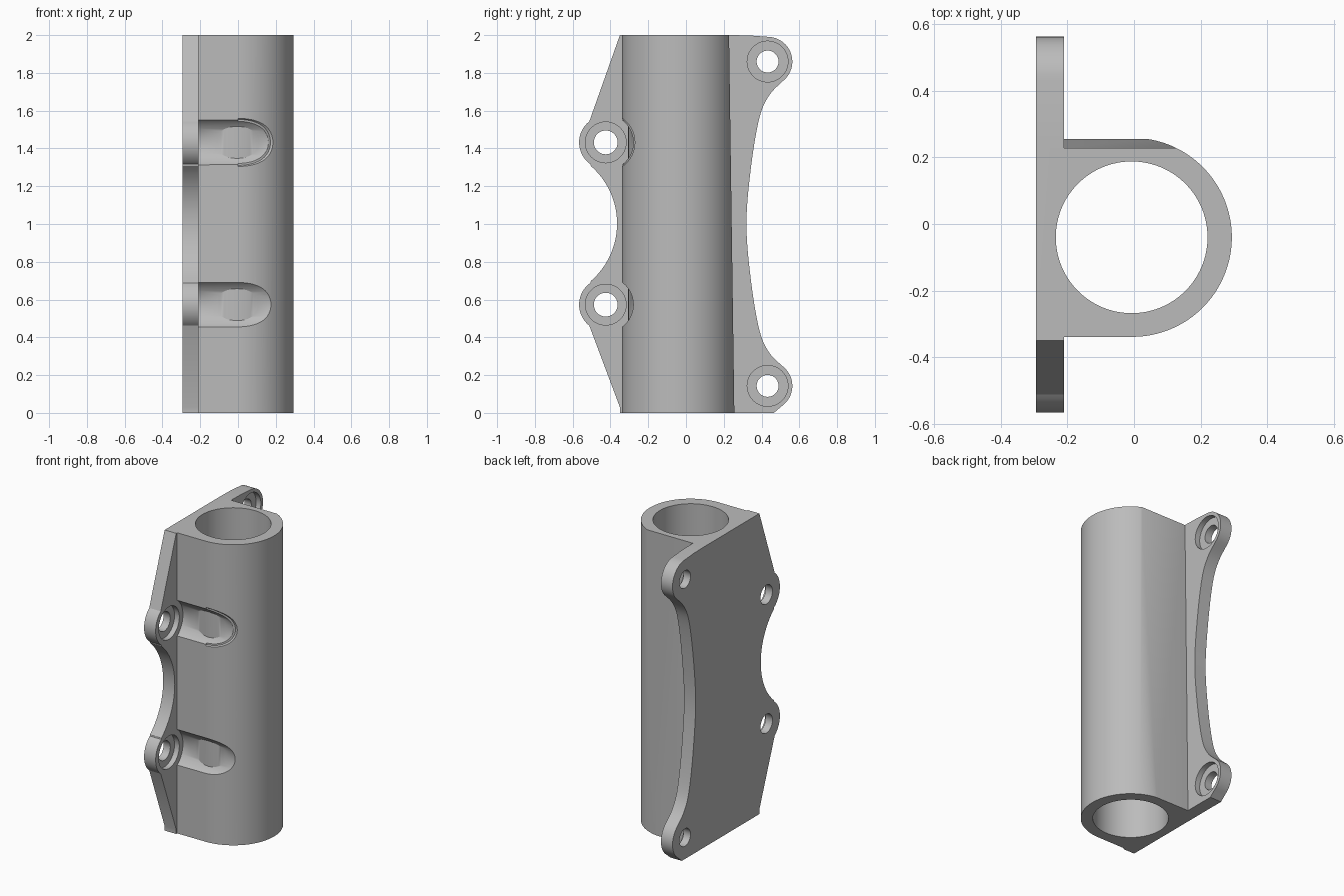
import bpy, bmesh, math
from mathutils import Vector, Matrix

if "Cube" in bpy.data.objects:
    bpy.data.objects.remove(bpy.data.objects["Cube"])

CX, CY = -0.005, -0.04          # tube axis
X0, X1 = -0.295, -0.21          # plate back and front
LEFT = [(-0.425, 1.432), (-0.425, 0.573)]
RIGHT = [(0.432, 1.86), (0.432, 0.143)]


def to_object(name, bm):
    bmesh.ops.recalc_face_normals(bm, faces=bm.faces)
    me = bpy.data.meshes.new(name)
    bm.to_mesh(me)
    bm.free()
    ob = bpy.data.objects.new(name, me)
    bpy.context.collection.objects.link(ob)
    return ob


def prism_mesh(points, offset):
    bm = bmesh.new()
    face = bm.faces.new([bm.verts.new(p) for p in points])
    res = bmesh.ops.extrude_face_region(bm, geom=[face])
    verts = [v for v in res["geom"] if isinstance(v, bmesh.types.BMVert)]
    bmesh.ops.translate(bm, verts=verts, vec=offset)
    # extrude keeps or drops the start face depending on region; ensure closed
    bmesh.ops.holes_fill(bm, edges=[e for e in bm.edges if e.is_boundary], sides=0)
    return bm


def cylinder(name, r, start, end, sides=64):
    a, b = Vector(start), Vector(end)
    d = b - a
    bm = bmesh.new()
    rot = d.to_track_quat('Z', 'Y').to_matrix().to_4x4()
    bmesh.ops.create_cone(bm, cap_ends=True, segments=sides, radius1=r, radius2=r,
                          depth=d.length, matrix=Matrix.Translation((a + b) / 2) @ rot)
    return to_object(name, bm)


def boolean(ob, other, op):
    m = ob.modifiers.new("bool", 'BOOLEAN')
    m.operation, m.solver, m.object = op, 'EXACT', other
    bpy.context.view_layer.objects.active = ob
    bpy.ops.object.modifier_apply(modifier=m.name)
    bpy.data.objects.remove(other)


def arc(c, r, a0, a1, n):
    return [(c[0] + r * math.cos(math.radians(a0 + (a1 - a0) * i / n)),
             c[1] + r * math.sin(math.radians(a0 + (a1 - a0) * i / n))) for i in range(n + 1)]


def spline(pts, n=6):
    p = [Vector(q) for q in [pts[0]] + pts + [pts[-1]]]
    out = []
    for i in range(1, len(p) - 2):
        a, b, c, d = p[i - 1:i + 3]
        for k in range(n):
            t = k / n
            out.append(tuple(0.5 * (2 * b + (c - a) * t + (2 * a - 5 * b + 4 * c - d) * t * t
                                    + (3 * b - a - 3 * c + d) * t ** 3)))
    return out


# Mounting plate outline in y, z
waist = [(0.44, 1.68), (0.388, 1.56), (0.344, 1.3), (0.32, 1.0)]
waist = [(0.516, 1.76)] + waist + [(y, 2 - z) for y, z in waist[-2::-1]] + [(0.516, 0.243)]
outline = [(-0.35, 2), (0.25, 2), (0.34, 1.998)]
outline += arc(RIGHT[0], 0.131, 90, -45, 20)
outline += spline(waist)[1:]
outline += arc(RIGHT[1], 0.131, 48, -55, 16)
outline += [(0.465, 0), (-0.35, 0), (-0.35, 0.03)]
outline += arc(LEFT[1], 0.141, 232, 125, 18)
outline += arc((-0.769, 1.0025), 0.404, -49, 49, 24)
outline += arc(LEFT[0], 0.141, 235, 128, 18)
bracket = to_object("mounting_bracket",
                    prism_mesh([(X0, y, z) for y, z in outline], (X1 - X0, 0, 0)))

# D-shaped tube body with a sloped back face
d_shape = [(-0.25, CY - 0.3)] + arc((CX, CY), 0.299, -90, 90, 64) + [(-0.25, CY + 0.3)]
bm = prism_mesh([(x, y, 0) for x, y in d_shape], (0, 0, 2))
bmesh.ops.bisect_plane(bm, geom=bm.verts[:] + bm.edges[:] + bm.faces[:],
                       plane_co=(0, 0.256, 0), plane_no=(0, 1, 0.014), clear_outer=True)
bmesh.ops.holes_fill(bm, edges=[e for e in bm.edges if e.is_boundary], sides=0)
body = to_object("tube_body", bm)


# Tool clearance grooves, leaving a minimum wall around the bore
def groove(y, z, r, wall, x_start):
    cut = cylinder("groove_cutter", r, (x_start, y, z), (0.4, y, z), 72)
    keep = cylinder("wall_keeper", wall, (CX, CY, -0.5), (CX, CY, 2.5), 96)
    boolean(cut, keep, 'DIFFERENCE')
    boolean(body, cut, 'DIFFERENCE')


for y, z in LEFT:
    groove(y, z, 0.146, 0.266, X1)
groove(*LEFT[0], 0.154, 0.291, 0.0)     # shallow rim on the upper groove

# Join, then bore the tube and the bolt holes
boolean(bracket, body, 'UNION')
boolean(bracket, cylinder("bore_cutter", 0.228, (CX - 0.002, CY, -0.5), (CX - 0.002, CY, 2.5), 96),
        'DIFFERENCE')
for holes, r in ((LEFT, 0.063), (RIGHT, 0.058)):
    for y, z in holes:
        boolean(bracket, cylinder("bolt_cutter", r, (-0.4, y, z), (-0.1, y, z), 40), 'DIFFERENCE')
        boolean(bracket, cylinder("counterbore_cutter", 0.108, (X1 - 0.035, y, z),
                                  (X1 + 0.02, y, z), 48), 'DIFFERENCE')

# Single grey finish
grey = bpy.data.materials.new("plain_grey")
grey.diffuse_color = (0.5, 0.5, 0.5, 1)
grey.use_nodes = True
grey.node_tree.nodes["Principled BSDF"].inputs["Base Color"].default_value = grey.diffuse_color
bracket.data.materials.clear()
bracket.data.materials.append(grey)
for p in bracket.data.polygons:
    p.material_index = 0
bpy.ops.object.select_all(action='DESELECT')
bracket.select_set(True)
bpy.context.view_layer.objects.active = bracket
bpy.ops.object.shade_smooth_by_angle(angle=math.radians(28))
